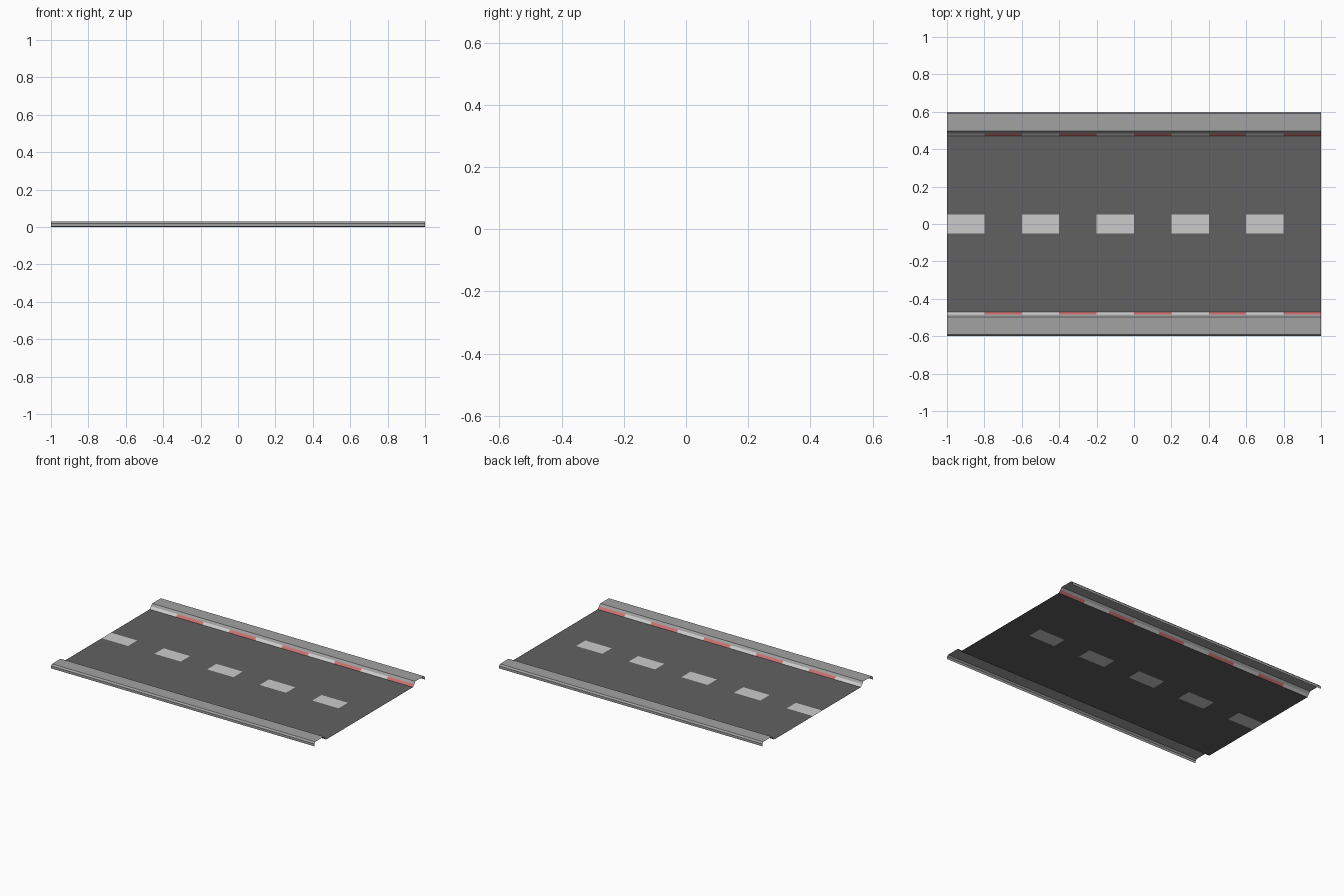
import bpy

if "Cube" in bpy.data.objects:
    bpy.data.objects.remove(bpy.data.objects["Cube"])


def material(name, rgb):
    m = bpy.data.materials.new(name)
    m.diffuse_color = (*rgb, 1)
    m.use_nodes = True
    m.node_tree.nodes["Principled BSDF"].inputs["Base Color"].default_value = m.diffuse_color
    return m


ASPHALT = material("asphalt", (0.12, 0.12, 0.12))
PAINT = material("white_paint", (0.6, 0.6, 0.6))
CONCRETE = material("concrete", (0.36, 0.36, 0.36))
RED = material("red_paint", (0.6, 0.16, 0.16))


def strip(name, profile, xs, mats, pick):
    """Open sheet: (y, z) profile swept through the xs; pick(i, j) gives the material slot."""
    n = len(profile)
    verts = [(x, y, z) for x in xs for y, z in profile]
    faces, slots = [], []
    for i in range(len(xs) - 1):
        for j in range(n - 1):
            a = i * n + j
            faces.append((a, a + n, a + n + 1, a + 1))
            slots.append(pick(i, j))
    mesh = bpy.data.meshes.new(name)
    mesh.from_pydata(verts, [], faces)
    for m in mats:
        mesh.materials.append(m)
    for face, slot in zip(mesh.polygons, slots):
        face.material_index = slot
    obj = bpy.data.objects.new(name, mesh)
    bpy.context.collection.objects.link(obj)
    return obj


EDGE = 0.47
stations = [-1 + 0.2 * i for i in range(11)]

# Road surface with the dashed centre line cut into it
strip("road_surface", [(-EDGE, 0), (-0.05, 0), (0.05, 0), (EDGE, 0)], stations,
      [ASPHALT, PAINT], lambda i, j: int(j == 1 and i % 2 == 0))

# Sloped red and white kerb stripes, then the raised pavements
stripe = [(EDGE, 0), (0.485, 0.015)]
pavement = [(0.485, 0.015), (0.497, 0.03), (0.59, 0.03), (0.6, 0.02), (0.6, 0.003)]
for side, label in ((1, "back"), (-1, "front")):
    def mirrored(pts):
        pts = [(side * y, z) for y, z in pts]
        return pts if side > 0 else pts[::-1]
    strip(label + "_kerb_stripes", mirrored(stripe), stations,
          [PAINT, RED], lambda i, j: i % 2)
    strip(label + "_pavement", mirrored(pavement), [-1, 1],
          [CONCRETE], lambda i, j: 0)
